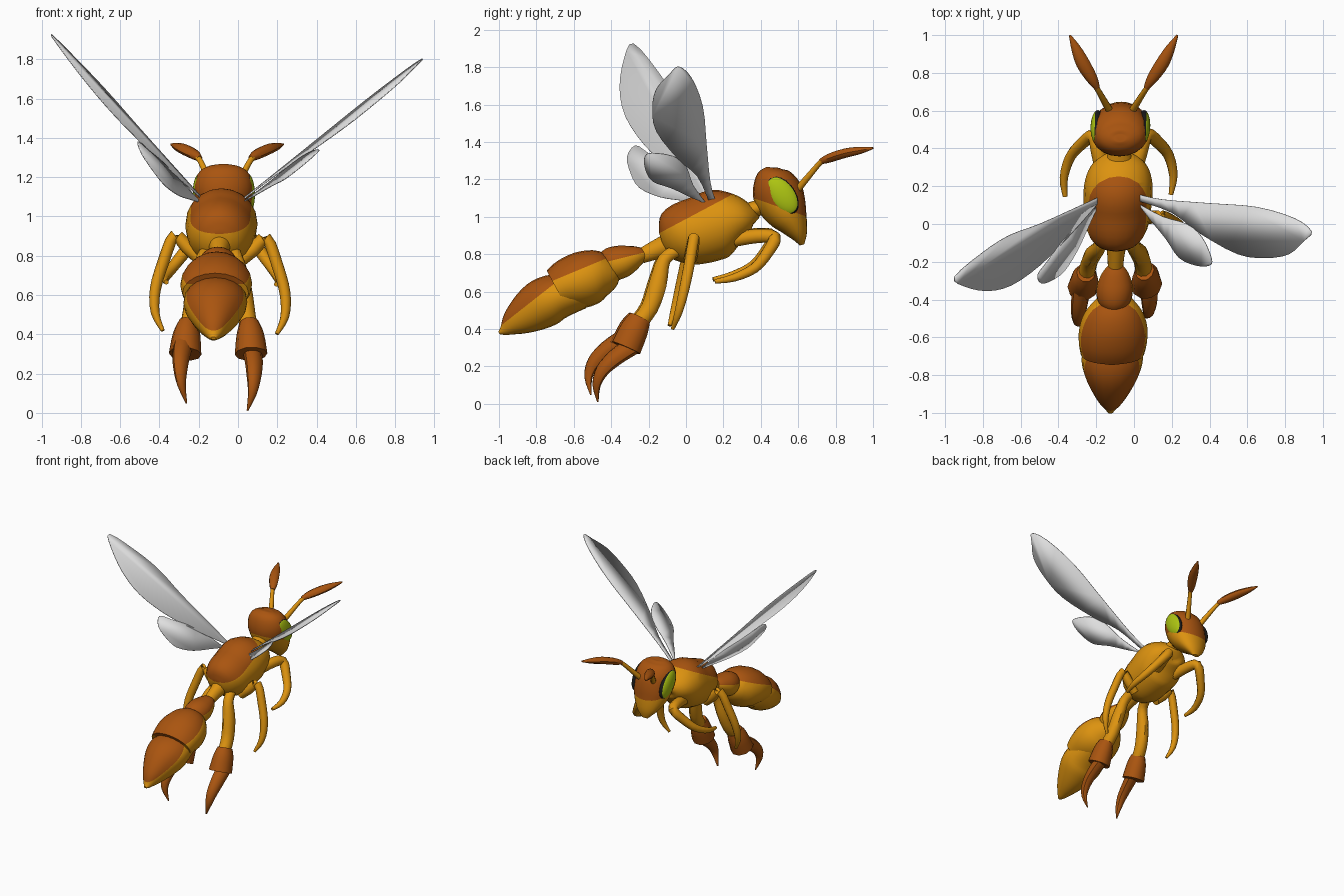
import bpy, bmesh, math
from mathutils import Vector, Matrix

cube = bpy.data.objects.get("Cube")
if cube:
    bpy.data.objects.remove(cube, do_unlink=True)


def material(name, rgb):
    m = bpy.data.materials.new(name)
    m.use_nodes = True
    m.diffuse_color = (*rgb, 1)
    m.node_tree.nodes["Principled BSDF"].inputs["Base Color"].default_value = (*rgb, 1)
    return m


AMBER = material("amber", (0.72, 0.29, 0.005))
BROWN = material("chestnut_brown", (0.40, 0.09, 0.005))
GREEN = material("eye_green", (0.42, 0.56, 0.006))
BLACK = material("black", (0.01, 0.01, 0.01))
GREY = material("wing_grey", (0.74, 0.74, 0.74))


def flow(points, steps=3):
    """Smooth curve through tuples of any length."""
    p = [points[0], *points, points[-1]]
    out = []
    for a, b, c, d in zip(p, p[1:], p[2:], p[3:]):
        for k in range(steps):
            t = k / steps
            out.append([v + 0.5 * t * (w - u + t * (2 * u - 5 * v + 4 * w - x
                                                    + t * (3 * (v - w) + x - u)))
                        for u, v, w, x in zip(a, b, c, d)])
    return out + [list(points[-1])]


def link(name, bm, mats):
    bmesh.ops.recalc_face_normals(bm, faces=bm.faces)
    mesh = bpy.data.meshes.new(name)
    bm.to_mesh(mesh)
    bm.free()
    for m in mats:
        mesh.materials.append(m)
    mesh.shade_smooth()
    mesh.set_sharp_from_angle(angle=math.radians(40))
    ob = bpy.data.objects.new(name, mesh)
    bpy.context.collection.objects.link(ob)
    return ob


def finish(name, bm, mats, yaw=0.0, roll=0.0):
    """Lean the part with the slightly turned pose and make an object."""
    for v in bm.verts:
        x, y, z = v.co
        v.co = (x - 0.09 + 0.035 * y, y + yaw * x, z + roll * x)
    return link(name, bm, mats)


def tube(name, stations, mats, sides=10, line=None, side=1, yaw=0.0, roll=0.0):
    """Loft rings (x, y, z, half width[, half depth]); above `line` is brown."""
    bm = bmesh.new()
    stations = flow([(*s[:4], s[-1]) for s in stations])
    pts = [Vector((s[0] * side, s[1], s[2])) for s in stations]
    rings = []
    for i, p in enumerate(pts):
        t = (pts[min(i + 1, len(pts) - 1)] - pts[max(i - 1, 0)]).normalized()
        across = Vector((1, 0, 0))
        across = (across - t * t.dot(across)).normalized()
        up = t.cross(across)
        w, d = (max(r, 0.004) for r in stations[i][3:])
        rings.append([bm.verts.new(p + across * w * math.cos(a) + up * d * math.sin(a))
                      for a in (math.tau * k / sides for k in range(sides))])
    for r, q in zip(rings, rings[1:]):
        for k in range(sides):
            j = (k + 1) % sides
            bm.faces.new((r[k], r[j], q[j], q[k]))
    bm.faces.new(rings[0])
    bm.faces.new(rings[-1])
    if line:
        (y0, z0), (y1, z1) = line
        co, no = Vector((0, y0, z0)), Vector((0, z0 - z1, y1 - y0))
        bmesh.ops.bisect_plane(bm, geom=bm.verts[:] + bm.edges[:] + bm.faces[:],
                               plane_co=co, plane_no=no)
        for f in bm.faces:
            f.material_index = int((f.calc_center_median() - co).dot(no) > 0)
    return finish(name, bm, mats, yaw, roll)


def body(name, stations, line=None):
    return tube(name, [(0, *s) for s in stations], [AMBER, BROWN], 20, line)


# Body segments: (y, z, half width, half height)
body("thorax", [(-.13, .87, .05, .05), (-.10, .88, .11, .12), (-.03, .905, .16, .165),
                (.08, .93, .178, .182), (.18, .965, .183, .185), (.26, .98, .17, .145),
                (.32, .98, .14, .10), (.36, .975, .09, .065), (.37, .97, .04, .03)],
     ((-.1, .935), (.22, 1.105)))
body("neck", [(.27, 1.0, .09, .06), (.35, 1.035, .065, .045), (.45, 1.07, .05, .04)])
body("waist_stalk", [(-.24, .79, .04, .04), (-.17, .82, .045, .05), (-.08, .86, .06, .06)])
body("waist_node", [(-.44, .73, .06, .07), (-.40, .745, .09, .09), (-.33, .765, .095, .085),
                    (-.26, .79, .07, .055), (-.22, .80, .04, .03)],
     ((-.44, .755), (-.22, .81)))
body("abdomen_front", [(-.69, .61, .168, .115), (-.63, .64, .18, .138), (-.55, .665, .18, .15),
                       (-.47, .69, .155, .135), (-.40, .70, .10, .09), (-.36, .71, .05, .03)],
     ((-.72, .655), (-.42, .78)))
body("abdomen_rear", [(-1, .38, .012, .008), (-.97, .395, .036, .032), (-.92, .435, .075, .075),
                      (-.84, .49, .122, .115), (-.76, .54, .156, .133), (-.68, .575, .16, .122),
                      (-.55, .60, .13, .09)],
     ((-1, .41), (-.72, .63)))
body("head", [(.62, .85, .025, .012), (.605, .90, .075, .045), (.575, .96, .115, .08),
              (.54, 1.02, .14, .113), (.50, 1.10, .15, .135), (.475, 1.17, .15, .123),
              (.458, 1.23, .12, .088), (.455, 1.258, .07, .045), (.455, 1.264, .03, .02)],
     ((.36, 1.10), (.65, 1.0)))

# Limb paths on the model's left: (x, y, z, radius[, depth])
ANTENNA_STALK = [(.06, .60, 1.15, .02), (.12, .70, 1.27, .015), (.14, .73, 1.30, .015)]
ANTENNA_CLUB = [(.13, .72, 1.295, .015), (.16, .77, 1.315, .03, .025), (.21, .85, 1.34, .036, .026),
                (.25, .93, 1.355, .025, .02), (.285, 1.0, 1.367, .005)]
FRONT_LEG = [(.08, .26, .88, .04), (.11, .38, .90, .04), (.14, .47, .89, .036),
             (.20, .43, .81, .032), (.26, .36, .73, .028), (.29, .25, .68, .022), (.28, .15, .66, .012)]
MIDDLE_LEG = [(.10, .02, .78, .035), (.17, .03, .84, .036), (.235, .035, .895, .03),
              (.29, .01, .76, .03), (.33, -.02, .62, .028), (.33, -.05, .5, .022), (.29, -.08, .41, .01)]
HIND_THIGH = [(.07, -.05, .82, .035), (.09, -.12, .77, .037), (.12, -.155, .64, .044, .05),
              (.14, -.20, .51, .045, .048), (.155, -.27, .42, .045)]
HIND_SHIN = [(.155, -.25, .46, .05, .06), (.162, -.28, .40, .07, .078), (.168, -.325, .30, .083, .085)]
HIND_FOOT = [(.175, -.31, .33, .05), (.185, -.40, .27, .045), (.187, -.47, .20, .036),
             (.18, -.50, .12, .022), (.155, -.49, .03, .004)]

for label, s in (("left", 1), ("right", -1)):
    tube(label + "_antenna_stalk", ANTENNA_STALK, [AMBER], side=s)
    tube(label + "_antenna_club", ANTENNA_CLUB, [BROWN], side=s)
    for part, path, mat, yaw, roll in (("front_leg", FRONT_LEG, AMBER, .02, -.02),
                                       ("middle_leg", MIDDLE_LEG, AMBER, .03, -.03),
                                       ("hind_thigh", HIND_THIGH, AMBER, .03, 0),
                                       ("hind_shin", HIND_SHIN, BROWN, .03, 0),
                                       ("hind_foot", HIND_FOOT, BROWN, .12, -.12)):
        tube(f"{label}_{part}", path, [mat], side=s, yaw=yaw, roll=roll)

    # Low domed eye with a thin black rim
    bm = bmesh.new()
    bmesh.ops.create_uvsphere(bm, u_segments=24, v_segments=24, radius=1)
    for f in bm.faces:
        f.material_index = int(f.calc_center_median().xy.length > 0.91)
    place = (Matrix.Translation((0.122 * s, 0.515, 1.115)) @ Matrix.Rotation(math.radians(35), 4, 'X')
             @ Matrix.Diagonal((0.036, 0.07, 0.116, 1)) @ Matrix.Rotation(math.pi / 2, 4, 'Y'))
    bm.transform(place)
    finish(label + "_eye", bm, [GREEN, BLACK])


def wing(name, outline, base_z, slope_x, slope_y):
    """Thin flat blade on a tilted plane, outlined from above."""
    bm = bmesh.new()
    x0, y0 = outline[0]
    bm.faces.new([bm.verts.new((x, y, base_z + slope_x * (x - x0) + slope_y * (y - y0)))
                  for x, y in flow(outline)])
    mod = link(name, bm, [GREY]).modifiers.new("thickness", 'SOLIDIFY')
    mod.thickness, mod.offset = 0.005, 0


wing("left_forewing", [(.01, .16), (.15, .13), (.4, .11), (.65, .09), (.85, .03), (.94, -.04),
                       (.9, -.09), (.82, -.16), (.7, -.18), (.55, -.16), (.35, -.05), (.2, .06),
                       (.03, .12)], 1.08, .82, .2)
wing("right_forewing", [(-.17, .15), (-.3, .09), (-.5, 0), (-.66, -.06), (-.8, -.15), (-.95, -.28),
                        (-.9, -.33), (-.78, -.355), (-.65, -.325), (-.5, -.22), (-.35, -.07),
                        (-.2, .1)], 1.08, -1.25, .3)
wing("left_hindwing", [(.02, .11), (.15, .04), (.28, 0), (.36, -.07), (.41, -.18), (.4, -.22),
                       (.33, -.22), (.24, -.18), (.17, -.08), (.08, .03)], 1.07, .88, .25)
wing("right_hindwing", [(-.19, .1), (-.24, -.01), (-.3, -.14), (-.37, -.25), (-.43, -.295),
                        (-.49, -.315), (-.51, -.27), (-.46, -.2), (-.38, -.09), (-.28, .02)],
     1.07, -1.7, .63)
